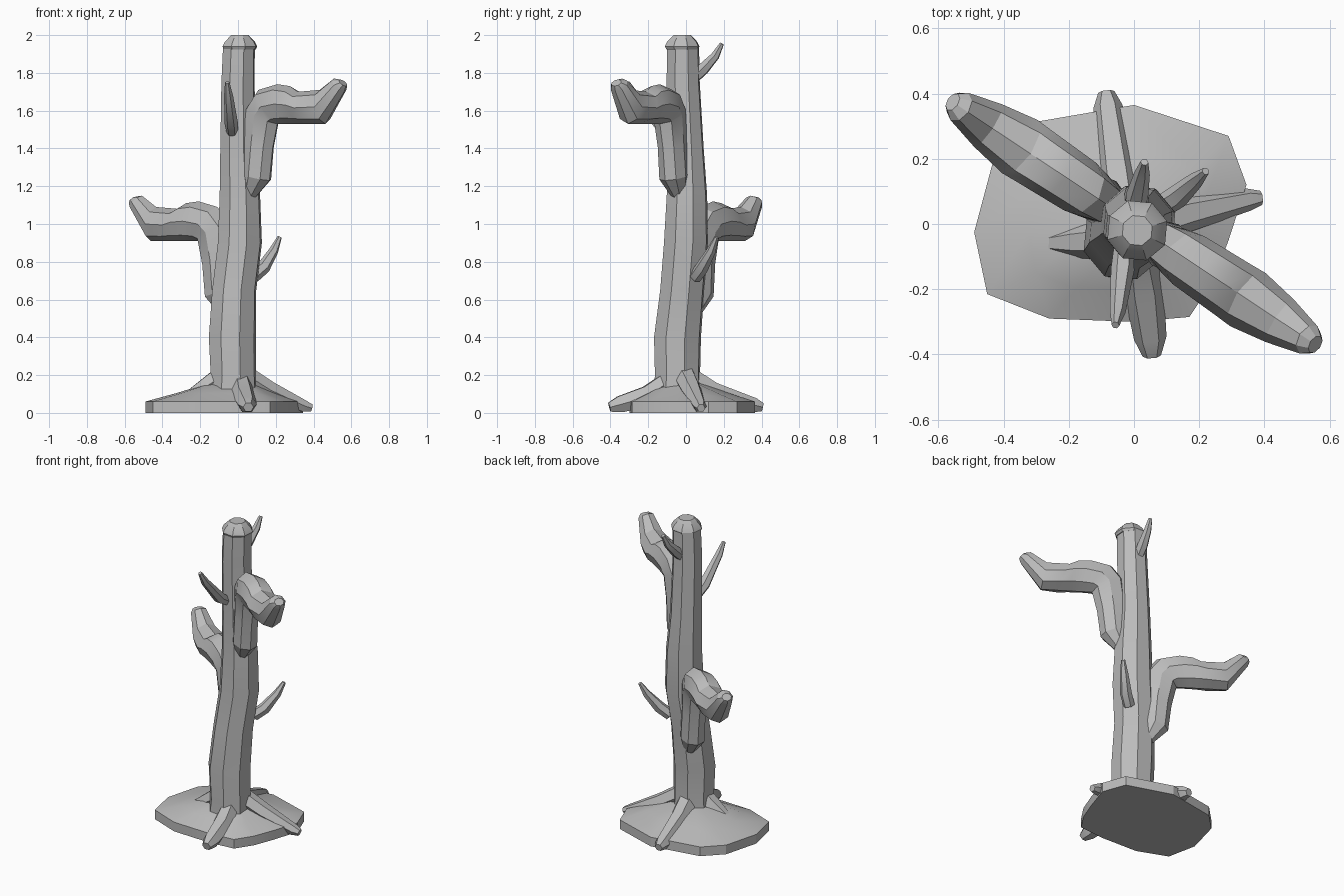
import bpy, bmesh, math
from mathutils import Vector

if "Cube" in bpy.data.objects:
    bpy.data.objects.remove(bpy.data.objects["Cube"])

bark = bpy.data.materials.new("grey_bark")
bark.diffuse_color = (0.5, 0.5, 0.5, 1)
bark.use_nodes = True
bark.node_tree.nodes["Principled BSDF"].inputs["Base Color"].default_value = bark.diffuse_color


def loft(name, rings):
    """Skin a list of equal-length point rings and cap both ends."""
    bm = bmesh.new()
    vs = [[bm.verts.new(p) for p in ring] for ring in rings]
    n = len(vs[0])
    for a, b in zip(vs, vs[1:]):
        for i in range(n):
            j = (i + 1) % n
            bm.faces.new((a[i], a[j], b[j], b[i]))
    bm.faces.new(vs[0][::-1])
    bm.faces.new(vs[-1])
    bmesh.ops.recalc_face_normals(bm, faces=bm.faces)
    me = bpy.data.meshes.new(name)
    bm.to_mesh(me)
    bm.free()
    me.materials.append(bark)
    ob = bpy.data.objects.new(name, me)
    bpy.context.collection.objects.link(ob)
    bpy.ops.object.select_all(action='DESELECT')
    ob.select_set(True)
    bpy.context.view_layer.objects.active = ob
    bpy.ops.object.shade_smooth_by_angle(angle=math.radians(25))
    return ob


def circle(c, u, v, n, phase=0.0):
    """Ellipse of n points around c with half-axes u and v."""
    c, u, v = Vector(c), Vector(u), Vector(v)
    return [c + u * math.cos(t) + v * math.sin(t)
            for t in (2 * math.pi * i / n + phase for i in range(n))]


def limb(name, pts, n=6):
    """Tapered tube through (point, radius) pairs."""
    rings = []
    for i, (p, r) in enumerate(pts):
        d = Vector(pts[min(i + 1, len(pts) - 1)][0]) - Vector(pts[max(i - 1, 0)][0])
        side = d.cross(Vector((0, 0, 1))).normalized()
        rings.append(circle(p, side * r, side.cross(d).normalized() * r, n))
    return loft(name, rings)


# Trunk: leaning eight-sided column (x, y, z, radius)
trunk = [(-.03, -.045, .02, .14), (-.025, -.045, .2, .125), (-.03, -.045, .4, .13),
         (-.02, -.02, .65, .122), (.01, 0, .9, .122), (.01, .005, 1.15, .112),
         (0, 0, 1.4, .098), (0, -.015, 1.75, .092), (.005, -.015, 1.94, .088)]
loft("trunk", [circle((x, y, z), (r, 0, 0), (0, r, 0), 8, .3) for x, y, z, r in trunk])

# Crown: bevelled cap on the trunk
crown = [(1.925, .088), (1.94, .096), (1.965, .083), (2.0, .048)]
loft("crown_cap", [circle((.01, -.02, z), (r, 0, 0), (0, r, 0), 8, .3) for z, r in crown])

# Big bent branches: (outer s, z), (inner s, z), half width, along a slanted axis
profile = [((.09, 1.12), (.03, 1.15), .03), ((.20, 1.23), (.03, 1.27), .075),
           ((.22, 1.40), (.04, 1.45), .072), ((.25, 1.53), (.06, 1.62), .078),
           ((.27, 1.53), (.13, 1.71), .088), ((.33, 1.53), (.25, 1.74), .092),
           ((.40, 1.53), (.33, 1.73), .095), ((.46, 1.53), (.38, 1.70), .098),
           ((.555, 1.53), (.52, 1.71), .078), ((.675, 1.70), (.61, 1.77), .05),
           ((.685, 1.73), (.65, 1.765), .03)]


def branch(name, sign, dz, dy):
    d = Vector((.833 * sign, -.553 * sign, 0))
    side = Vector((.553 * sign, .833 * sign, 0))
    rings = []
    for (s0, z0), (s1, z1), w in profile:
        a = d * s0 + Vector((0, dy, z0 + dz))
        b = d * s1 + Vector((0, dy, z1 + dz))
        rings.append(circle((a + b) / 2, (b - a) / 2, side * w, 8))
    loft(name, rings)


branch("upper_branch", 1, 0, 0)
branch("lower_branch", -1, -.62, .005)

# Mound: uneven rim rising towards the trunk
rim = [(0, .365), (.29, .27), (.345, .12), (.29, -.05), (.24, -.18), (.17, -.285),
       (0, -.3), (-.26, -.29), (-.45, -.215), (-.49, -.025), (-.43, .2), (-.32, .31)]


def rim_ring(k, z):
    return [(-.02 + (x + .02) * k, -.03 + (y + .03) * k, z) for x, y in rim]


loft("ground_mound", [rim_ring(1, 0), rim_ring(1, .06), rim_ring(.65, .105), rim_ring(.3, .155)])

# Roots
limb("front_root", [((.01, -.07, .19), .05), ((.03, -.2, .09), .062),
                    ((.05, -.35, .045), .05), ((.055, -.405, .03), .028)])
limb("right_root", [((.03, -.01, .2), .06), ((.16, .03, .12), .055),
                    ((.35, .075, .035), .035), ((.39, .08, .025), .022)])
limb("back_root", [((-.03, .0, .2), .06), ((-.05, .14, .11), .06),
                   ((-.08, .36, .04), .045), ((-.085, .405, .03), .025)])
limb("left_root", [((-.08, -.05, .2), .06), ((-.17, -.055, .14), .05), ((-.3, -.06, .07), .02)])

# Twigs
limb("front_twig", [((-.03, -.06, 1.48), .03), ((-.035, -.14, 1.53), .036),
                    ((-.05, -.27, 1.68), .024), ((-.057, -.31, 1.75), .012)])
limb("right_twig", [((.08, .05, .72), .035), ((.135, .085, .77), .036),
                    ((.19, .135, .86), .025), ((.22, .162, .93), .012)])
limb("back_twig", [((.0, .03, 1.76), .03), ((.01, .09, 1.82), .034),
                   ((.025, .155, 1.89), .024), ((.032, .19, 1.955), .012)])
